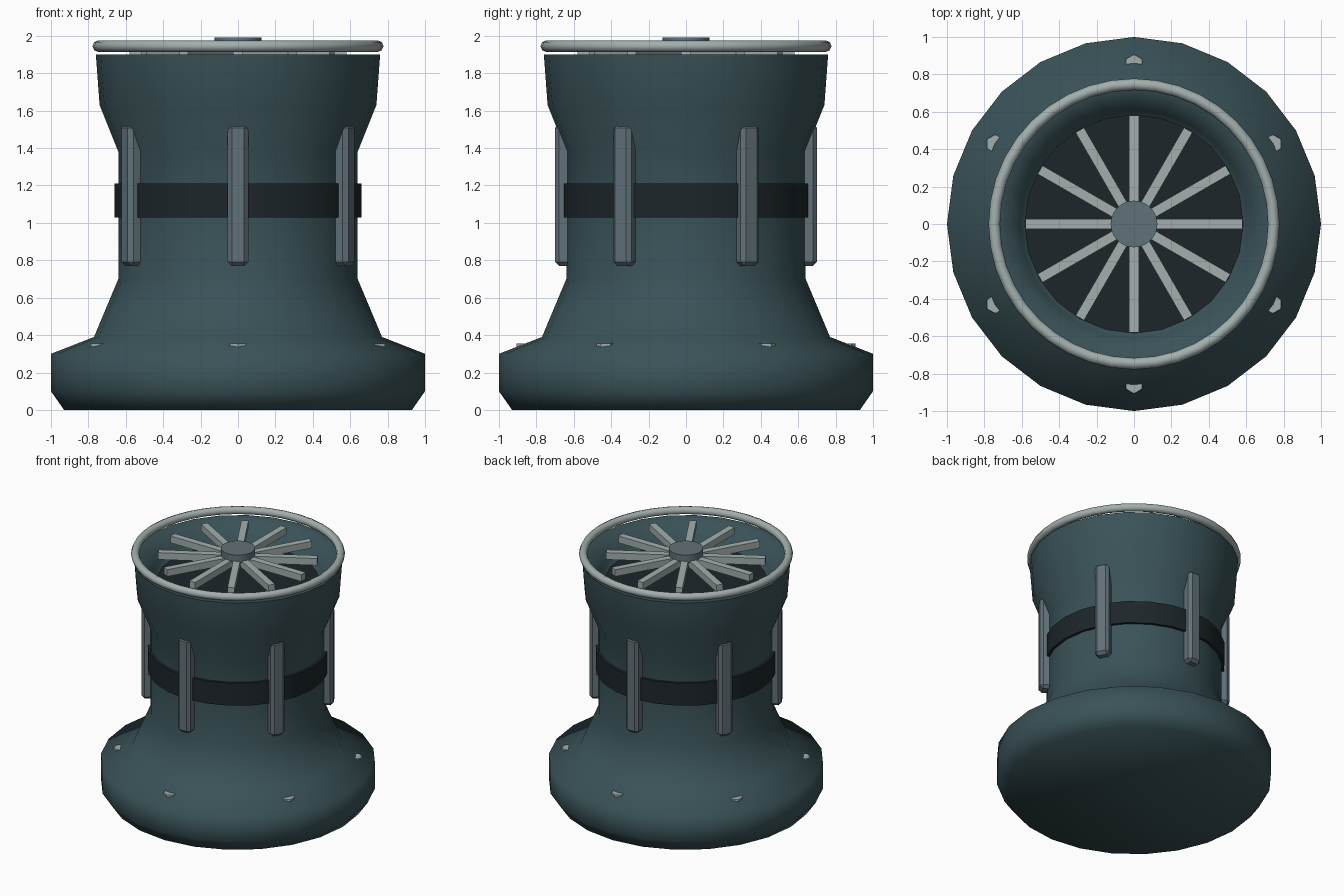
import bpy, bmesh
from math import sin, cos, pi, radians
from mathutils import Matrix

if "Cube" in bpy.data.objects:
    bpy.data.objects.remove(bpy.data.objects["Cube"])


def material(name, rgb):
    m = bpy.data.materials.new(name)
    m.diffuse_color = (*rgb, 1)
    m.use_nodes = True
    m.node_tree.nodes["Principled BSDF"].inputs["Base Color"].default_value = m.diffuse_color
    return m


TEAL = material("teal", (0.042, 0.085, 0.097))
DARK = material("dark", (0.012, 0.019, 0.023))
STEEL = material("steel", (0.12, 0.165, 0.19))
PALE = material("pale", (0.36, 0.43, 0.42))


def finish(name, bm, mat, angle=None):
    bmesh.ops.recalc_face_normals(bm, faces=bm.faces[:])
    me = bpy.data.meshes.new(name)
    bm.to_mesh(me)
    bm.free()
    ob = bpy.data.objects.new(name, me)
    bpy.context.collection.objects.link(ob)
    me.materials.append(mat)
    if angle:
        bpy.ops.object.select_all(action='DESELECT')
        ob.select_set(True)
        bpy.context.view_layer.objects.active = ob
        bpy.ops.object.shade_smooth_by_angle(angle=radians(angle))
    return ob


def lathe(name, profile, mat, n=24, closed=False, cap=False, angle=40):
    """Revolve (radius, z) points about the z axis."""
    bm = bmesh.new()
    rings = [[bm.verts.new((r * cos(2 * pi * i / n), r * sin(2 * pi * i / n), z))
              for i in range(n)] for r, z in profile]
    pairs = list(zip(rings, rings[1:]))
    if closed:
        pairs.append((rings[-1], rings[0]))
    for a, b in pairs:
        for i in range(n):
            j = (i + 1) % n
            bm.faces.new((a[i], a[j], b[j], b[i]))
    if cap:
        bm.faces.new(rings[0])
        bm.faces.new(rings[-1])
    return finish(name, bm, mat, angle)


def radial_box(name, r0, r1, width, z0, z1, ang, mat, bevel=0):
    """Box reaching from radius r0 to r1, turned to the given angle."""
    bm = bmesh.new()
    place = (Matrix.Rotation(radians(ang), 4, 'Z')
             @ Matrix.Translation(((r0 + r1) / 2, 0, (z0 + z1) / 2))
             @ Matrix.Diagonal((r1 - r0, width, z1 - z0, 1)))
    bmesh.ops.create_cube(bm, size=1, matrix=place)
    if bevel:
        bmesh.ops.bevel(bm, geom=bm.edges[:], offset=bevel, segments=1,
                        affect='EDGES', profile=0.5)
    return finish(name, bm, mat)


# Flared body with a recessed bell mouth
lathe("body", [(0.93, 0), (1.0, 0.10), (1.0, 0.30), (0.77, 0.39), (0.64, 0.70),
               (0.64, 1.38), (0.74, 1.63), (0.76, 1.90), (0.70, 1.90),
               (0.61, 1.79), (0.57, 1.72)], TEAL, cap=True, angle=75)

# Dark floor inside the mouth
lathe("vent_floor", [(0.56, 1.715), (0.585, 1.745)], DARK, cap=True)

# Waist band
lathe("waist_band", [(0.63, 1.03), (0.66, 1.03), (0.66, 1.21), (0.63, 1.21)],
      DARK, closed=True)

# Top rim ring
lathe("rim_ring", [(0.747 + 0.031 * cos(k * pi / 4), 1.945 + 0.031 * sin(k * pi / 4))
                   for k in range(8)], PALE, n=40, closed=True, angle=60)

# Grille spokes and hub
for k in range(12):
    radial_box("grille_spoke", 0.03, 0.58, 0.052, 1.885, 1.94, 30 * k, PALE)
lathe("grille_hub", [(0.125, 1.93), (0.125, 1.99)], STEEL, cap=True)

# Side fins and base bolts, six of each
for k in range(6):
    a = 30 + 60 * k
    radial_box("side_fin", 0.59, 0.70, 0.11, 0.77, 1.53, a, STEEL, bevel=0.022)
    bolt = lathe("base_bolt", [(0.05, 0.29), (0.05, 0.355)], PALE, n=6, cap=True)
    bolt.matrix_world = (Matrix.Rotation(radians(a), 4, 'Z')
                         @ Matrix.Translation((0.857, 0, 0)))
